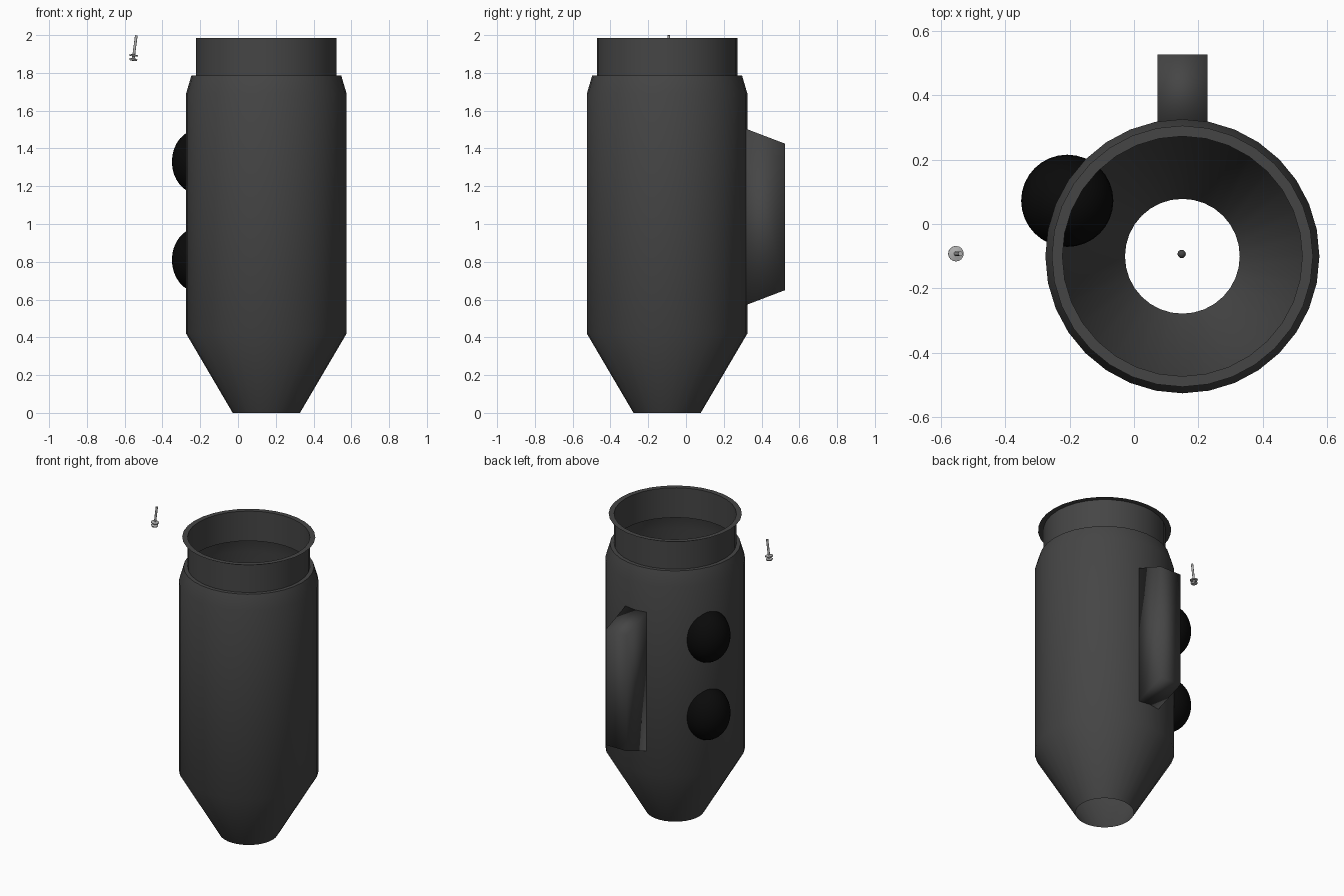
import bpy, bmesh, math
from mathutils import Matrix, Vector

if "Cube" in bpy.data.objects:
    bpy.data.objects.remove(bpy.data.objects["Cube"])

CX, CY = 0.15, -0.10   # axis of the pod


def material(name, v):
    m = bpy.data.materials.new(name)
    m.diffuse_color = (v, v, v, 1)
    m.use_nodes = True
    m.node_tree.nodes["Principled BSDF"].inputs["Base Color"].default_value = m.diffuse_color
    return m


DARK = material("dark grey", 0.06)
BLACK = material("black", 0.003)
STEEL = material("light grey", 0.45)


def finish(name, bm, mat, angle=30):
    me = bpy.data.meshes.new(name)
    bm.to_mesh(me)
    bm.free()
    ob = bpy.data.objects.new(name, me)
    bpy.context.collection.objects.link(ob)
    me.materials.append(mat)
    bpy.ops.object.select_all(action='DESELECT')
    ob.select_set(True)
    bpy.context.view_layer.objects.active = ob
    bpy.ops.object.shade_smooth_by_angle(angle=math.radians(angle))
    return ob


def lathe(name, profile, mat, loc, n=32, angle=30, tilt=0):
    bm = bmesh.new()
    vs = [bm.verts.new((r, 0, z)) for r, z in profile]
    es = [bm.edges.new(p) for p in zip(vs, vs[1:])]
    bmesh.ops.spin(bm, geom=vs + es, cent=(0, 0, 0), axis=(0, 0, 1),
                   angle=math.tau, steps=n, use_merge=True)
    bmesh.ops.remove_doubles(bm, verts=bm.verts, dist=1e-5)
    bmesh.ops.recalc_face_normals(bm, faces=bm.faces)
    # make sure the wall faces outward
    f = max(bm.faces, key=lambda f: f.calc_center_median().xy.length)
    c = f.calc_center_median()
    if f.normal.dot(Vector((c.x, c.y, 0))) < 0:
        bmesh.ops.reverse_faces(bm, faces=bm.faces)
    ob = finish(name, bm, mat, angle)
    ob.location = loc
    ob.rotation_euler.y = tilt
    return ob


# open pod: funnel, wall, shoulder, neck and thin flat flange
lathe("pod_shell", [(0.178, 0), (0.425, 0.42), (0.425, 1.69), (0.397, 1.785),
                    (0.372, 1.785), (0.372, 1.985), (0.405, 1.985)],
      DARK, (CX, CY, 0), angle=40)

# back spine: tapered block, softly shaded
bm = bmesh.new()
bmesh.ops.create_cube(bm, size=1)
for v in bm.verts:
    outer = v.co.y > 0
    top = v.co.z > 0
    z = (1.425 if top else 0.65) if outer else (1.505 if top else 0.57)
    v.co = (CX + 0.0775 * (1 if v.co.x > 0 else -1), 0.525 if outer else 0.315, z)
finish("back_spine", bm, DARK, 180)

# two oval side bulges
for i, z in enumerate((0.81, 1.33)):
    bm = bmesh.new()
    bmesh.ops.create_uvsphere(bm, u_segments=32, v_segments=16, radius=1,
                              matrix=Matrix.Translation((-0.207, 0.072, z))
                              @ Matrix.Diagonal((0.143, 0.143, 0.172, 1)))
    finish("side_bulge_%d" % (i + 1), bm, BLACK, 180)

# small loose pin: tilted shaft with two discs
lathe("pin", [(0, 0), (0.019, 0.002), (0.022, 0.01), (0.008, 0.016), (0.008, 0.024),
              (0.024, 0.026), (0.024, 0.032), (0.007, 0.036), (0.007, 0.137), (0, 0.137)],
      STEEL, (-0.556, -0.092, 1.863), n=16, tilt=0.13)

# tiny bead on the axis inside the pod
bm = bmesh.new()
bmesh.ops.create_uvsphere(bm, u_segments=12, v_segments=8, radius=0.013,
                          matrix=Matrix.Translation((0.148, -0.093, 1.0)))
finish("inner_bead", bm, DARK, 180)
